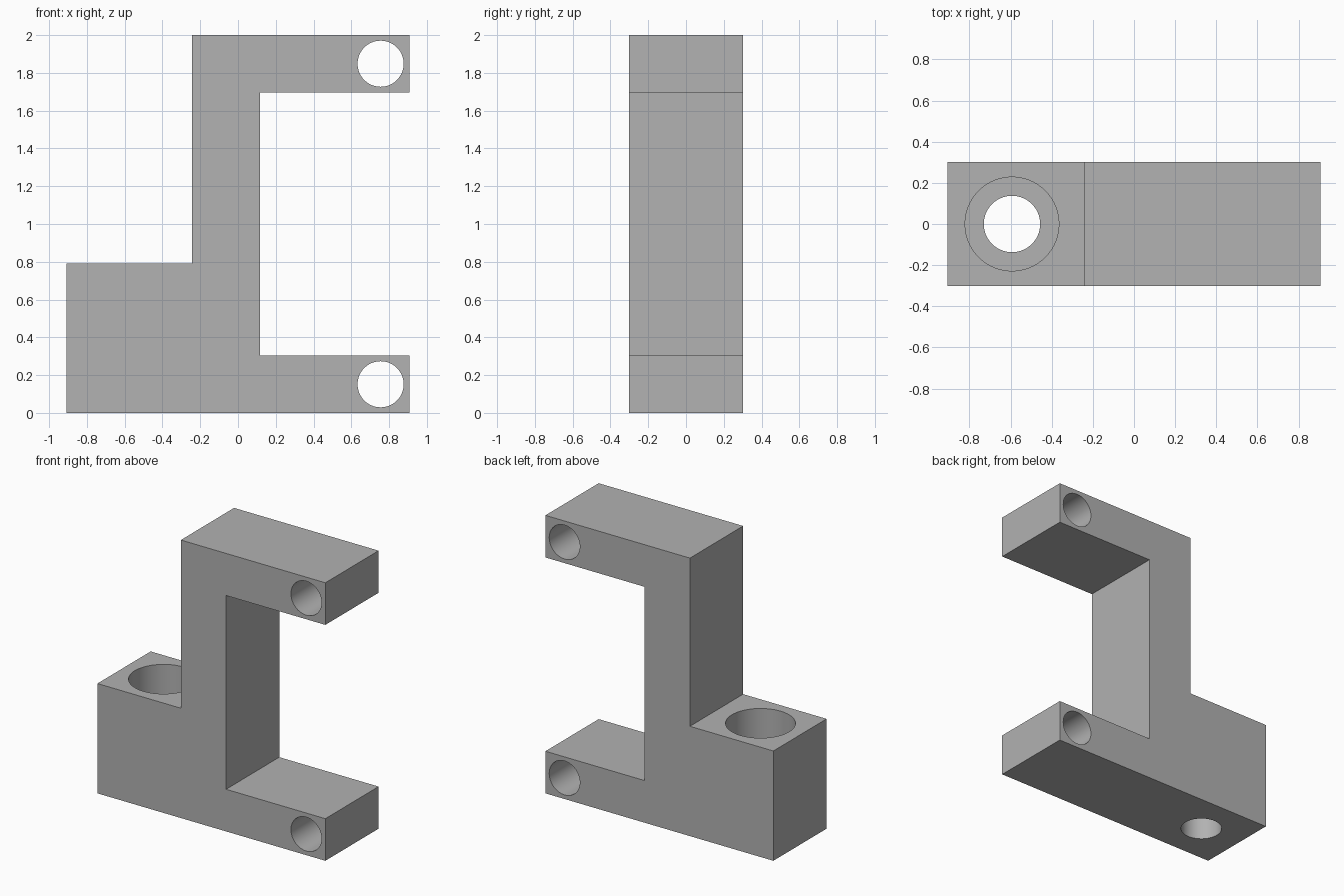
import bpy
import bmesh
import math
from mathutils import Matrix

cube = bpy.data.objects.get("Cube")
if cube:
    bpy.data.objects.remove(cube, do_unlink=True)

WIDTH = 0.605      # depth of the bracket along y
ARM = 0.303        # thickness of both arms
END = 0.907        # half length along x
PIN_X = 0.755      # pin hole position
BOLT_X = -0.593    # bolt hole position

grey = bpy.data.materials.new("plain grey")
grey.use_nodes = True
colour = (0.445, 0.445, 0.445, 1)
grey.diffuse_color = colour
grey.node_tree.nodes["Principled BSDF"].inputs["Base Color"].default_value = colour


def add_object(name, bm):
    mesh = bpy.data.meshes.new(name)
    bmesh.ops.recalc_face_normals(bm, faces=bm.faces)
    bm.to_mesh(mesh)
    bm.free()
    mesh.materials.append(grey)
    obj = bpy.data.objects.new(name, mesh)
    bpy.context.collection.objects.link(obj)
    return obj


def drill(body, radius, length, centre, along_y=False):
    """Cut a round hole through the body."""
    bm = bmesh.new()
    turn = Matrix.Rotation(math.pi / 2, 4, "X") if along_y else Matrix()
    bmesh.ops.create_cone(bm, cap_ends=True, segments=64, radius1=radius,
                          radius2=radius, depth=length,
                          matrix=Matrix.Translation(centre) @ turn)
    cutter = add_object("hole_cutter", bm)
    cutter.hide_render = True
    mod = body.modifiers.new("hole", "BOOLEAN")
    mod.operation = "DIFFERENCE"
    mod.solver = "EXACT"
    mod.object = cutter
    bpy.ops.object.modifier_apply(modifier=mod.name)
    bpy.data.objects.remove(cutter, do_unlink=True)


# Bracket body: stepped side profile extruded across its width
profile = [(-END, 0), (END, 0), (END, ARM), (0.117, ARM),
           (0.117, 2 - ARM), (END, 2 - ARM), (END, 2),
           (-0.243, 2), (-0.243, 0.79), (-END, 0.79)]
bm = bmesh.new()
face = bm.faces.new([bm.verts.new((x, -WIDTH / 2, z)) for x, z in profile])
extruded = bmesh.ops.extrude_face_region(bm, geom=[face])["geom"]
bmesh.ops.translate(bm, vec=(0, WIDTH, 0),
                    verts=[g for g in extruded if isinstance(g, bmesh.types.BMVert)])
bracket = add_object("clevis_bracket", bm)
bpy.context.view_layer.objects.active = bracket
bracket.select_set(True)

# Pin holes through both arms
for z in (ARM / 2, 2 - ARM / 2):
    drill(bracket, 0.122, 1, (PIN_X, 0, z), along_y=True)

# Counterbored bolt hole through the base block
drill(bracket, 0.137, 2, (BOLT_X, 0, 0.5))
drill(bracket, 0.228, 1, (BOLT_X, 0, ARM + 0.5))

bpy.ops.object.shade_smooth_by_angle(angle=math.radians(30))
